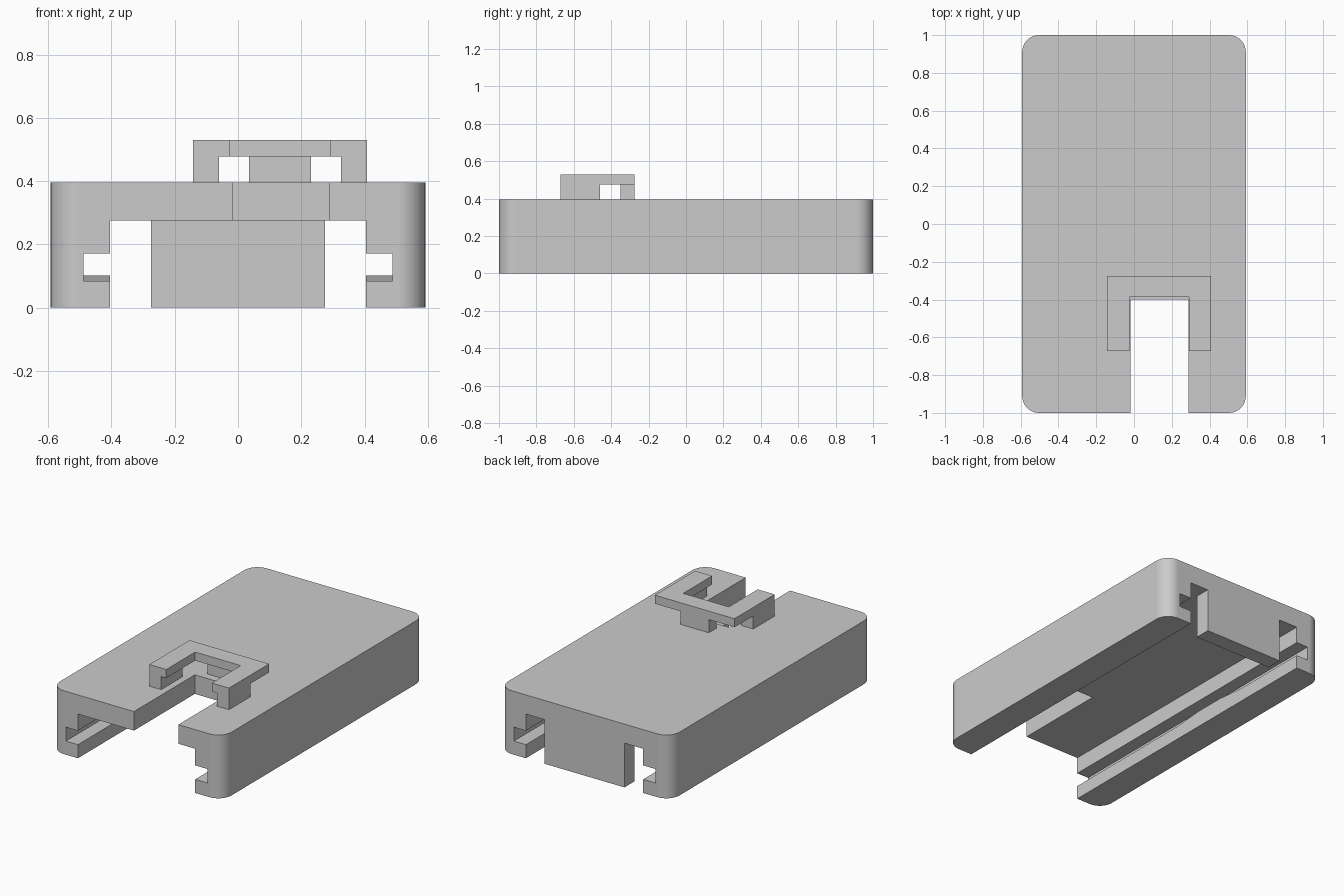
import bpy
import bmesh
from math import cos, sin, pi, radians

cube = bpy.data.objects.get("Cube")
if cube:
    bpy.data.objects.remove(cube, do_unlink=True)

grey = bpy.data.materials.new("plain grey")
grey.use_nodes = True
grey.diffuse_color = (0.6, 0.6, 0.6, 1)
grey.node_tree.nodes["Principled BSDF"].inputs["Base Color"].default_value = grey.diffuse_color


def prism(name, points, start, end):
    """Extrude a closed outline of 3D points from start to end offset."""
    bm = bmesh.new()
    rings = [[bm.verts.new([p[i] + off[i] for i in range(3)]) for p in points]
             for off in (start, end)]
    bm.faces.new(rings[0])
    bm.faces.new(rings[1])
    n = len(points)
    for i in range(n):
        j = (i + 1) % n
        bm.faces.new((rings[0][i], rings[0][j], rings[1][j], rings[1][i]))
    bmesh.ops.recalc_face_normals(bm, faces=bm.faces)
    mesh = bpy.data.meshes.new(name)
    bm.to_mesh(mesh)
    bm.free()
    mesh.materials.append(grey)
    obj = bpy.data.objects.new(name, mesh)
    bpy.context.collection.objects.link(obj)
    return obj


def box(name, x, y, z):
    outline = [(x[0], y[0], 0), (x[1], y[0], 0), (x[1], y[1], 0), (x[0], y[1], 0)]
    return prism(name, outline, (0, 0, z[0]), (0, 0, z[1]))


def activate(obj):
    bpy.ops.object.select_all(action='DESELECT')
    obj.select_set(True)
    bpy.context.view_layer.objects.active = obj


def cut(obj, cutter):
    mod = obj.modifiers.new("cut", 'BOOLEAN')
    mod.operation = 'DIFFERENCE'
    mod.solver = 'EXACT'
    mod.object = cutter
    activate(obj)
    bpy.ops.object.modifier_apply(modifier=mod.name)
    bpy.data.objects.remove(cutter, do_unlink=True)


# Body: slab with rounded vertical corners
HALF, HEIGHT, RADIUS, STEPS = 0.592, 0.395, 0.09, 10
CEILING = 0.276
outline = []
for quarter, (sx, sy) in enumerate([(1, 1), (-1, 1), (-1, -1), (1, -1)]):
    for k in range(STEPS + 1):
        a = (quarter + k / STEPS) * pi / 2
        outline.append((sx * (HALF - RADIUS) + RADIUS * cos(a),
                        sy * (1 - RADIUS) + RADIUS * sin(a), 0))
body = prism("body", outline, (0, 0, 0), (0, 0, HEIGHT))

# Underside channel with a groove along each side
half_profile = [(0.405, -0.1), (0.405, 0.085), (0.488, 0.085),
                (0.488, 0.172), (0.405, 0.172), (0.405, CEILING)]
profile = [(x, 0, z) for x, z in half_profile]
profile += [(-x, 0, z) for x, z in reversed(half_profile)]
cut(body, prism("channel_cutter", profile, (0, -1.1, 0), (0, 1.1, 0)))

# Front slot through the top
cut(body, box("slot_cutter", (-0.018, 0.288), (-1.1, -0.4), (0.2, 0.5)))

activate(body)
bpy.ops.object.shade_smooth_by_angle(angle=radians(30))
weighted = body.modifiers.new("even shading", 'WEIGHTED_NORMAL')
weighted.keep_sharp = True

# Stop block closing the middle of the rear end
box("rear_stop", (-0.275, 0.275), (0.9, 1), (0, CEILING))

# Gentle hump on the floor of each groove
hump = [(-0.1, 0.085), (0.1, 0.102), (0.3, 0.102), (0.5, 0.085)]
for side, sign in (("left", 1), ("right", -1)):
    prism(side + "_groove_hump", [(0, y, z) for y, z in hump],
          (sign * 0.405, 0, 0), (sign * 0.488, 0, 0))

# U-shaped bracket plate on top
X0, X1, Y0, Y1 = -0.142, 0.408, -0.672, -0.275
IN0, IN1, IN_BACK = -0.025, 0.29, -0.387
UNDER, TOP = 0.477, 0.53
plate = [(X0, Y0), (IN0, Y0), (IN0, IN_BACK), (IN1, IN_BACK),
         (IN1, Y0), (X1, Y0), (X1, Y1), (X0, Y1)]
prism("bracket_plate", [(x, y, 0) for x, y in plate], (0, 0, UNDER), (0, 0, TOP))

# Bracket legs
legs = {"right_bracket_leg": ((X0, -0.06), (Y0, -0.46)),
        "left_bracket_leg": ((0.325, X1), (Y0, -0.46)),
        "rear_bracket_leg": ((0.035, 0.231), (-0.35, Y1))}
for name, (x, y) in legs.items():
    box(name, x, y, (HEIGHT, UNDER))
